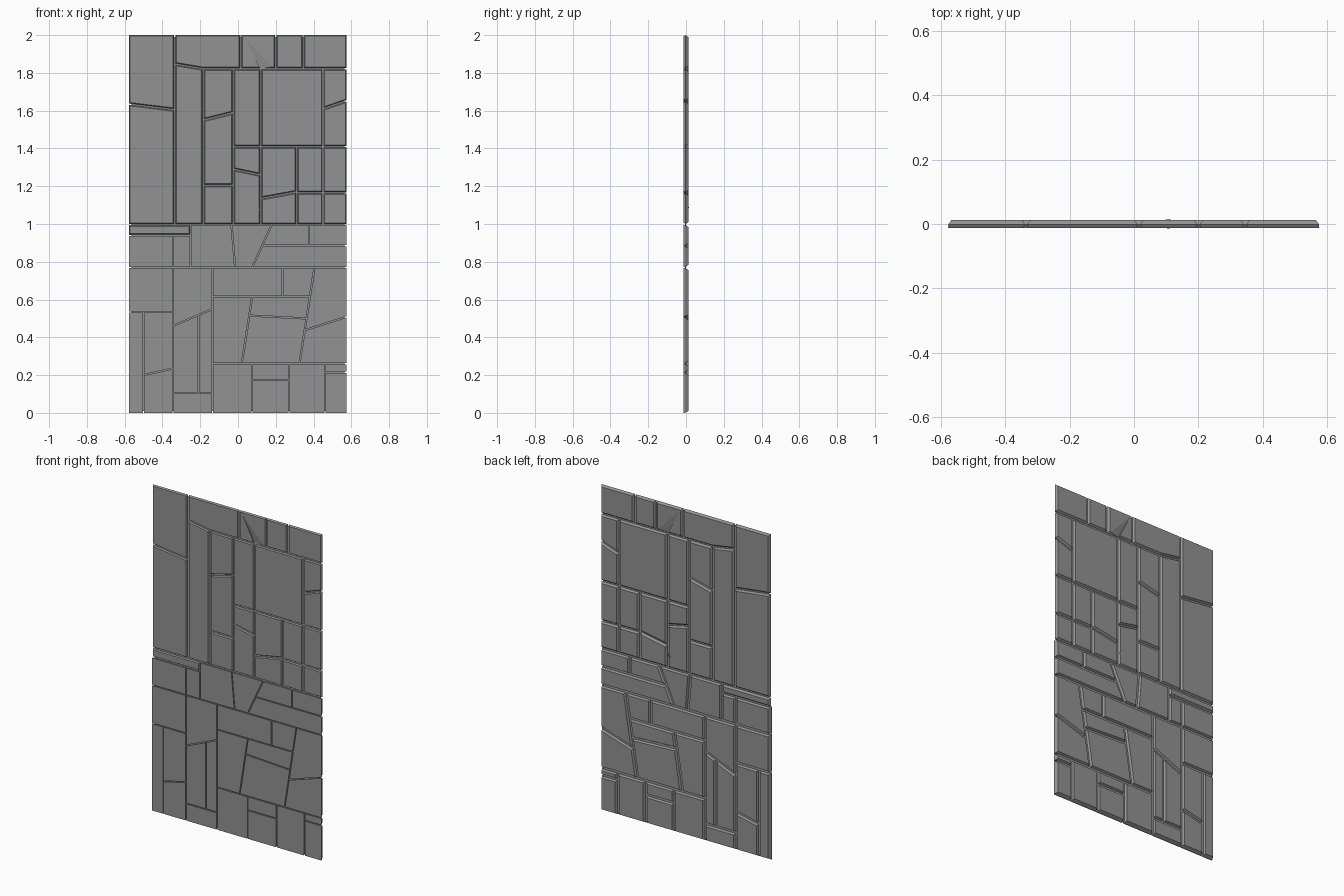
import bpy
import bmesh
from mathutils import Vector

if "Cube" in bpy.data.objects:
    bpy.data.objects.remove(bpy.data.objects["Cube"], do_unlink=True)

stone = bpy.data.materials.new("grey_stone")
stone.use_nodes = True
stone.diffuse_color = (.29, .29, .29, 1)
stone.node_tree.nodes["Principled BSDF"].inputs["Base Color"].default_value = stone.diffuse_color

# The panel outline, which is divided step by step into convex slabs
cells = [[Vector(p) for p in ((-.58, -.003), (.578, -.003), (.578, 2.003), (-.58, 2.003))]]


def side(point, a, b):
    return (b - a).cross(point - a)


def contains(cell, point):
    return all(side(point, a, b) >= 0 for a, b in zip(cell, cell[1:] + cell[:1]))


def clip(cell, a, b):
    """Keep the part of a polygon to the left of line a-b."""
    kept = []
    for p, q in zip(cell, cell[1:] + cell[:1]):
        dp, dq = side(p, a, b), side(q, a, b)
        if dp >= 0:
            kept.append(p.copy())
        if dp * dq < 0:
            kept.append(p.lerp(q, dp / (dp - dq)))
    return kept


def slant(x0, z0, x1, z1):
    """Split the slab under the middle of the segment along its line."""
    a, b = Vector((x0, z0)), Vector((x1, z1))
    for cell in cells:
        if contains(cell, (a + b) / 2):
            cells.remove(cell)
            cells.extend([clip(cell, a, b), clip(cell, b, a)])
            return


def upright(x, at):
    slant(x, at - .01, x, at + .01)


def level(z, at):
    slant(at - .01, z, at + .01, z)


# Upper half: left column and top strip
level(.997, at=0)
upright(-.335, at=1.5)
slant(-.58, 1.635, -.335, 1.605)
level(1.822, at=0)
for x in (.015, .2, .345):
    upright(x, at=1.9)

# Upper half: tall columns and their cross joints
for x in (-.185, -.025, .12, .45):
    upright(x, at=1.5)
slant(-.185, 1.55, -.025, 1.59)
level(1.205, at=-.1)
for x in (.05, .3, .5):
    level(1.41, at=x)
slant(-.025, 1.29, .12, 1.26)
slant(.45, 1.61, .58, 1.655)
level(1.165, at=.5)
upright(.31, at=1.3)
slant(.12, 1.135, .31, 1.17)
level(1.165, at=.4)

# Upper half: joint under the top strip rises towards the left column
corner, bend = Vector((-.335, 1.822)), Vector((-.185, 1.822))
for cell in cells:
    for i, p in enumerate(cell):
        if (p - corner).length < .001:
            p.y = 1.847
            if max(q.y for q in cell) > 1.9:
                cell.insert(i + 1, bend)
            break

# Lower half: strip under the middle joint
level(.77, at=0)
upright(-.25, at=.9)
level(.94, at=-.4)
upright(-.345, at=.85)
slant(-.035, 1, -.015, .77)
slant(.18, 1, .075, .77)
level(.885, at=.4)
upright(.375, at=.95)

# Lower half: left side
upright(-.135, at=.4)
upright(-.345, at=.4)
level(.535, at=-.45)
upright(-.5, at=.3)
slant(-.5, .2, -.345, .235)
slant(-.345, .46, -.135, .55)
level(.105, at=-.25)
upright(-.21, at=.3)

# Lower half: bottom row on the right
level(.26, at=.2)
for x in (.075, .27, .46):
    upright(x, at=.1)
level(.175, at=.2)
level(.215, at=.5)

# Lower half: leaning slabs on the right
slant(.405, .77, .325, .26)
slant(.345, .435, .58, .51)
level(.615, at=.1)
upright(.235, at=.7)
slant(.075, .615, .02, .26)
slant(.065, .515, .36, .5)


def inset(cell, amount):
    """Move every side of a convex polygon inwards."""
    result = []
    for i, p in enumerate(cell):
        e0 = (p - cell[i - 1]).normalized()
        e1 = (cell[(i + 1) % len(cell)] - p).normalized()
        n0, n1 = Vector((-e0.y, e0.x)), Vector((-e1.y, e1.x))
        result.append(p + (n0 + n1) * amount / (1 + n0.dot(n1)))
    return result


def finish(bm, name):
    bmesh.ops.recalc_face_normals(bm, faces=bm.faces)
    mesh = bpy.data.meshes.new(name)
    bm.to_mesh(mesh)
    bm.free()
    mesh.materials.append(stone)
    obj = bpy.data.objects.new(name, mesh)
    bpy.context.collection.objects.link(obj)
    return obj


def slabs(name, group, sections):
    """Slabs whose sides taper through the given (inset, y) sections."""
    bm = bmesh.new()
    for cell in group:
        rings = [[bm.verts.new((p.x, y, p.y)) for p in inset(cell, amount)]
                 for amount, y in sections]
        bm.faces.new(rings[0])
        bm.faces.new(rings[-1][::-1])
        for near, far in zip(rings, rings[1:]):
            for i in range(len(cell)):
                bm.faces.new((near[i - 1], near[i], far[i], far[i - 1]))
    return finish(bm, name)


def is_upper(cell):
    return min(p.y for p in cell) > .9


upper = slabs("upper_slabs", [c for c in cells if is_upper(c)],
              ((.009, -.012), (.003, -.002), (.013, .012)))
slabs("lower_slabs", [c for c in cells if not is_upper(c)],
      ((.003, -.012), (.004, -.004), (.013, .012)))

# Thin core sheet closing the joints
bm = bmesh.new()
bmesh.ops.create_cube(bm, size=1)
bmesh.ops.scale(bm, vec=(1.13, .004, 1.98), verts=bm.verts)
bmesh.ops.translate(bm, vec=(0, -.002, 1), verts=bm.verts)
finish(bm, "joint_core")


def wedge(name, outline, y, lift):
    """Flat triangle whose last corner is also pulled along y."""
    bm = bmesh.new()
    base = [bm.verts.new((x, y, z)) for x, z in outline]
    tip = bm.verts.new((outline[-1][0], y + lift, outline[-1][1]))
    bm.faces.new(base)
    for i in range(3):
        bm.faces.new((base[i - 1], base[i], tip))
    return finish(bm, name)


# Folded dents in both sides of the top strip
fold = ((.035, 1.988), (.195, 1.82), (.12, 1.82))
for name, y, depth in (("front_dent_cutter", -.0125, .012), ("back_dent_cutter", .0125, -.012)):
    cutter = wedge(name, fold, y, depth)
    cutter.hide_render = True
    cutter.hide_set(True)
    cut = upper.modifiers.new(name, "BOOLEAN")
    cut.operation = "DIFFERENCE"
    cut.solver = "EXACT"
    cut.object = cutter

# Small chip near the middle joint
chip = ((.09, 1.06), (.115, 1.07), (.11, 1.09))
wedge("front_chip", chip, -.012, -.002)
wedge("back_chip", chip, .012, .003)
